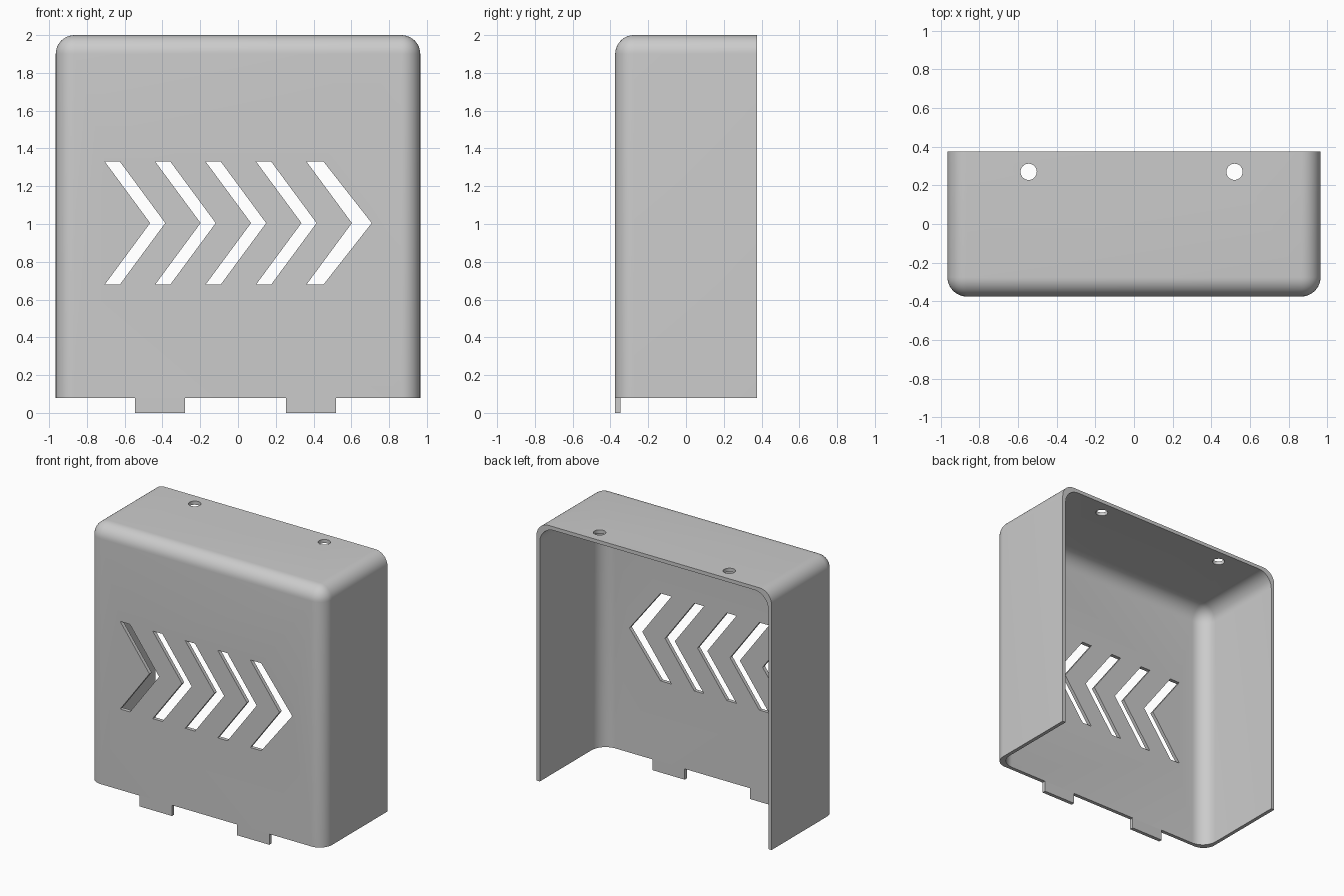
import bpy, bmesh, math

cube = bpy.data.objects.get("Cube")
if cube:
    bpy.data.objects.remove(cube, do_unlink=True)

grey = bpy.data.materials.new("plain grey")
grey.use_nodes = True
COLOUR = (0.6, 0.6, 0.6, 1)
grey.diffuse_color = COLOUR
grey.node_tree.nodes["Principled BSDF"].inputs["Base Color"].default_value = COLOUR

HALF_W, HALF_D, BASE, TOP, WALL = 0.965, 0.375, 0.08, 2.0, 0.027


def add_object(name, bm):
    bmesh.ops.recalc_face_normals(bm, faces=bm.faces)
    mesh = bpy.data.meshes.new(name)
    bm.to_mesh(mesh)
    bm.free()
    mesh.materials.append(grey)
    ob = bpy.data.objects.new(name, mesh)
    bpy.context.collection.objects.link(ob)
    return ob


def box(name, lo, hi, radius=0):
    """Box between two corners; a radius rounds all edges off the back and bottom."""
    bm = bmesh.new()
    bmesh.ops.create_cube(bm, size=1)
    for v in bm.verts:
        v.co = [h if c > 0 else l for c, l, h in zip(v.co, lo, hi)]
    if radius:
        def rounded(e):
            mid = (e.verts[0].co + e.verts[1].co) / 2
            return mid.y < hi[1] - 0.001 and mid.z > lo[2] + 0.001
        bmesh.ops.bevel(bm, geom=[e for e in bm.edges if rounded(e)], offset=radius,
                        segments=10, profile=0.5, affect='EDGES')
    return add_object(name, bm)


def prism(name, outline, extrusion):
    """Outline of 3D points pushed along a vector."""
    bm = bmesh.new()
    face = bm.faces.new([bm.verts.new(p) for p in outline])
    result = bmesh.ops.extrude_face_region(bm, geom=[face], use_keep_orig=True)
    moved = [g for g in result["geom"] if isinstance(g, bmesh.types.BMVert)]
    bmesh.ops.translate(bm, verts=moved, vec=extrusion)
    return add_object(name, bm)


def cut(target, cutter):
    mod = target.modifiers.new("cut", 'BOOLEAN')
    mod.operation, mod.solver, mod.object = 'DIFFERENCE', 'EXACT', cutter
    bpy.context.view_layer.objects.active = target
    bpy.ops.object.modifier_apply(modifier=mod.name)
    bpy.data.objects.remove(cutter, do_unlink=True)


# Rounded cover, hollow with open back and bottom
cover = box("cover_shell", (-HALF_W, -HALF_D, BASE), (HALF_W, HALF_D, TOP), 0.1)
cut(cover, box("hollow_cutter", (-HALF_W + WALL, -HALF_D + WALL, BASE - 0.3),
               (HALF_W - WALL, HALF_D + 0.3, TOP - WALL), 0.115))

# Five chevron slots through the front; the last is slightly wider
MID_Z, HALF_H = 1.005, 0.325
for i in range(5):
    x = -0.705 + 0.267 * i
    band, reach = (0.09, 0.345) if i == 4 else (0.08, 0.32)
    profile = [(x, HALF_H), (x + band, HALF_H), (x + reach, 0),
               (x + band, -HALF_H), (x, -HALF_H), (x + 0.24, 0)]
    cut(cover, prism("chevron_cutter", [(px, -HALF_D - 0.1, MID_Z + pz) for px, pz in profile],
                     (0, 0.25, 0)))

# Two screw holes in the top
for x in (-0.545, 0.52):
    ring = [(x + 0.042 * math.cos(a * math.tau / 32), 0.27 + 0.042 * math.sin(a * math.tau / 32),
             TOP - 0.1) for a in range(32)]
    cut(cover, prism("hole_cutter", ring, (0, 0, 0.2)))

# Locating tabs below the front wall
for side, x in (("right", -0.545), ("left", 0.255)):
    box(side + "_tab", (x, -HALF_D, 0), (x + 0.265, -HALF_D + WALL, BASE))

bpy.ops.object.select_all(action='DESELECT')
cover.select_set(True)
bpy.context.view_layer.objects.active = cover
bpy.ops.object.shade_smooth_by_angle(angle=math.radians(30))
